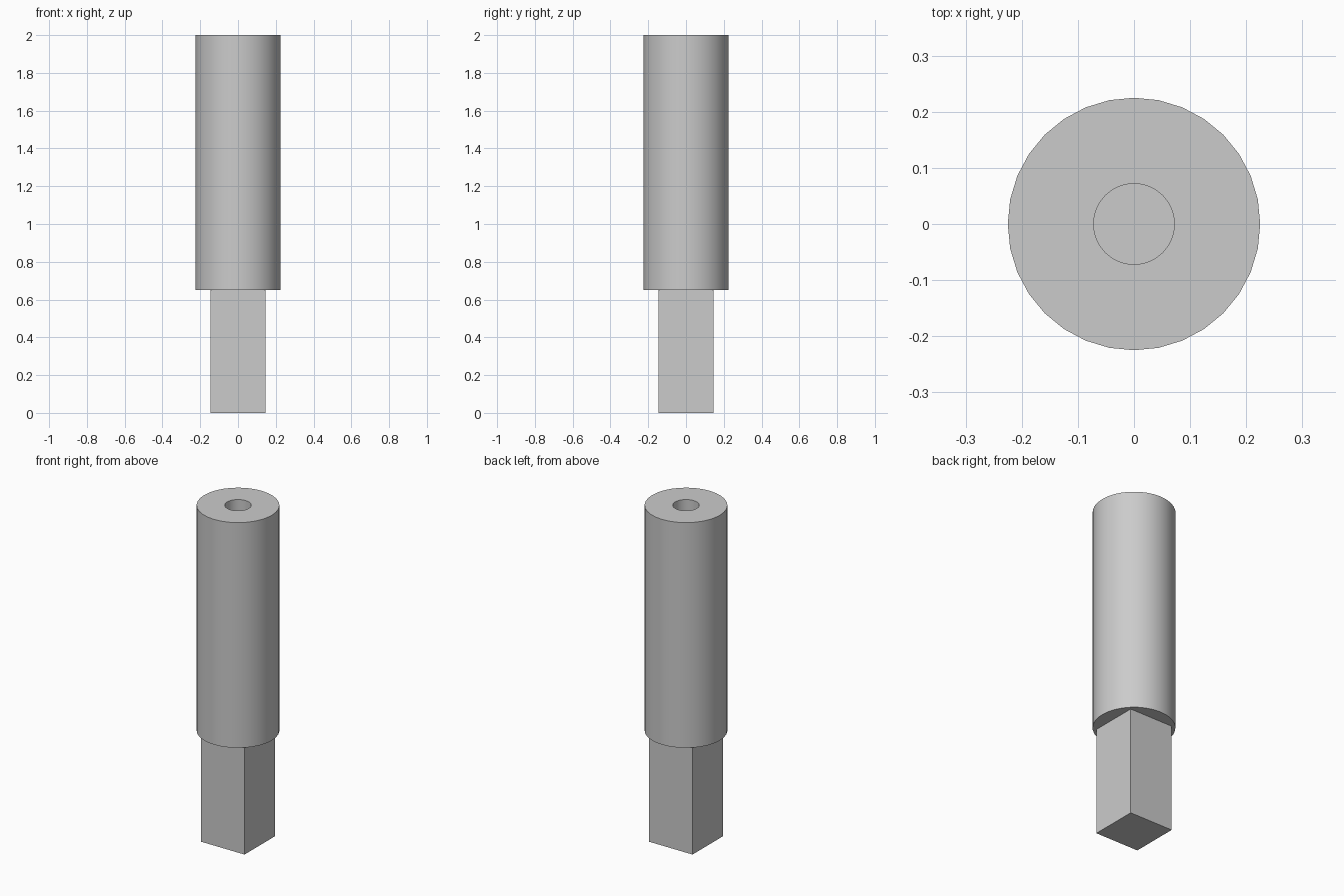
import bpy
import bmesh
import math
from mathutils import Vector

if "Cube" in bpy.data.objects:
    bpy.data.objects.remove(bpy.data.objects["Cube"], do_unlink=True)

HEIGHT, SHOULDER = 2.0, 0.65
RADIUS, BORE_RADIUS, BORE_DEPTH = 0.225, 0.072, 0.65
TANG_WIDTH = 0.29
SIDES = 32

steel = bpy.data.materials.new("grey steel")
steel.use_nodes = True
grey = (0.6, 0.6, 0.6, 1)
steel.diffuse_color = grey
steel.node_tree.nodes["Principled BSDF"].inputs["Base Color"].default_value = grey


def add_object(name, bm):
    bmesh.ops.recalc_face_normals(bm, faces=bm.faces)
    mesh = bpy.data.meshes.new(name)
    bm.to_mesh(mesh)
    bm.free()
    mesh.materials.append(steel)
    obj = bpy.data.objects.new(name, mesh)
    bpy.context.collection.objects.link(obj)
    return obj


# Round body with a blind bore in its top, turned from a half profile
floor = HEIGHT - BORE_DEPTH
profile = [(0, SHOULDER), (RADIUS, SHOULDER), (RADIUS, HEIGHT),
           (BORE_RADIUS, HEIGHT), (BORE_RADIUS, floor), (0, floor)]
bm = bmesh.new()
verts = [bm.verts.new((r, 0, z)) for r, z in profile]
edges = [bm.edges.new(pair) for pair in zip(verts, verts[1:])]
bmesh.ops.spin(bm, geom=verts + edges, cent=(0, 0, 0), axis=(0, 0, 1),
               angle=math.tau, steps=SIDES, use_merge=True)
bmesh.ops.remove_doubles(bm, verts=bm.verts, dist=0.0001)
body = add_object("round_body", bm)

# Square drive tang below the shoulder
bm = bmesh.new()
bmesh.ops.create_cube(bm, size=1)
bmesh.ops.scale(bm, vec=Vector((TANG_WIDTH, TANG_WIDTH, SHOULDER)), verts=bm.verts)
bmesh.ops.translate(bm, vec=Vector((0, 0, SHOULDER / 2)), verts=bm.verts)
add_object("square_tang", bm)

# Smooth walls with crisp rims
bpy.ops.object.select_all(action="DESELECT")
body.select_set(True)
bpy.context.view_layer.objects.active = body
bpy.ops.object.shade_smooth_by_angle(angle=math.radians(30))
